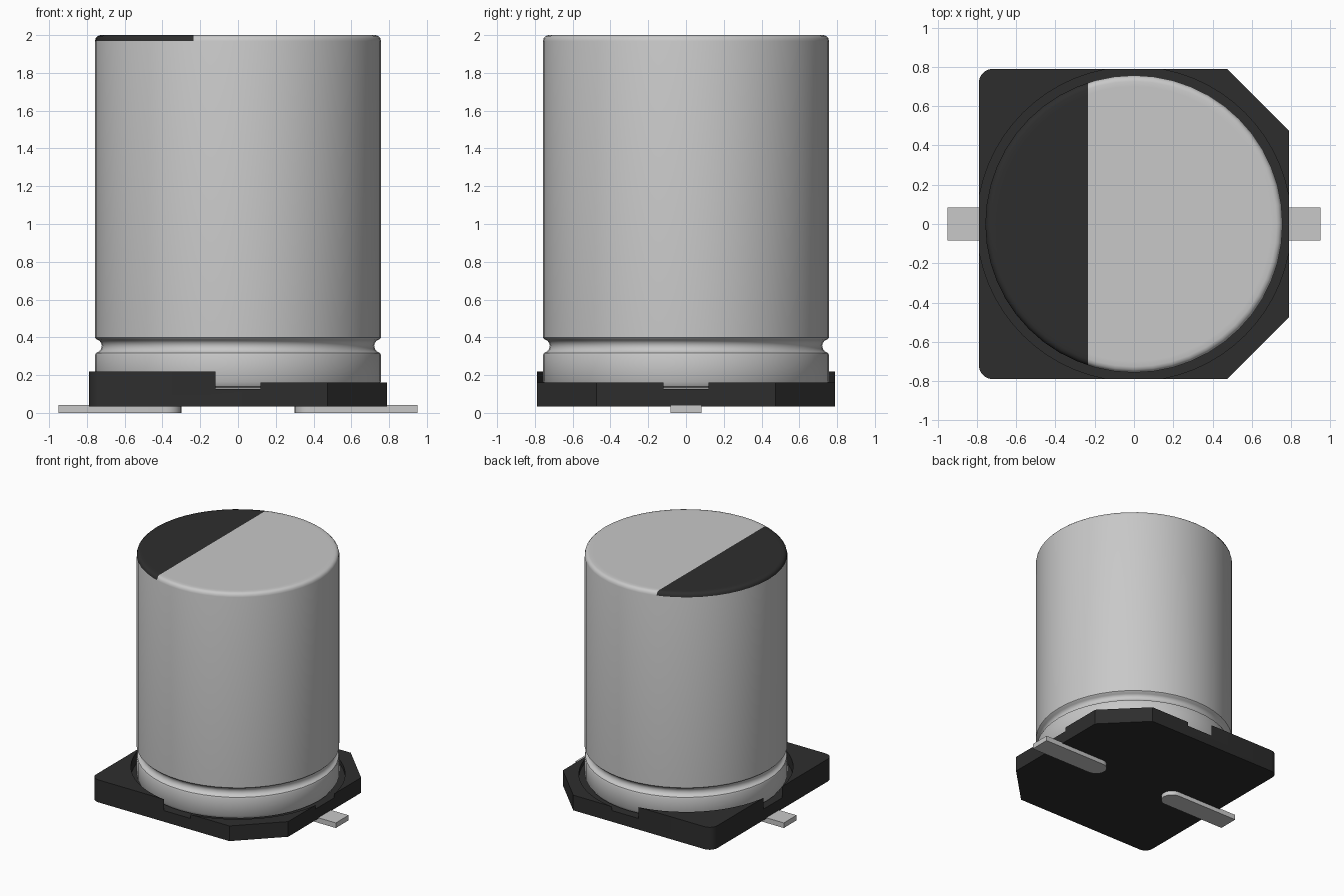
import bpy, bmesh, math
from math import cos, sin, pi, radians

if "Cube" in bpy.data.objects:
    bpy.data.objects.remove(bpy.data.objects["Cube"], do_unlink=True)


def material(name, rgb):
    m = bpy.data.materials.new(name)
    m.use_nodes = True
    m.diffuse_color = (*rgb, 1)
    m.node_tree.nodes["Principled BSDF"].inputs["Base Color"].default_value = (*rgb, 1)
    return m


silver = material("silver grey metal", (0.58, 0.58, 0.58))
black = material("black plastic", (0.027, 0.027, 0.027))


def add_object(name, bm, *mats):
    bmesh.ops.recalc_face_normals(bm, faces=bm.faces[:])
    mesh = bpy.data.meshes.new(name)
    bm.to_mesh(mesh)
    bm.free()
    obj = bpy.data.objects.new(name, mesh)
    bpy.context.collection.objects.link(obj)
    for m in mats:
        mesh.materials.append(m)
    return obj


def prism(name, outline, z0, z1, mat):
    """Extrude a flat outline from z0 up to z1."""
    bm = bmesh.new()
    face = bm.faces.new([bm.verts.new((x, y, z0)) for x, y in outline])
    top = bmesh.ops.extrude_face_region(bm, geom=[face])["geom"]
    bmesh.ops.translate(bm, vec=(0, 0, z1 - z0),
                        verts=[v for v in top if isinstance(v, bmesh.types.BMVert)])
    return add_object(name, bm, mat)


def arc(cx, cy, r, a0, a1, n):
    return [(cx + r * cos(radians(a0 + (a1 - a0) * i / n)),
             cy + r * sin(radians(a0 + (a1 - a0) * i / n))) for i in range(n + 1)]


def smooth(obj, angle):
    bpy.ops.object.select_all(action='DESELECT')
    obj.select_set(True)
    bpy.context.view_layer.objects.active = obj
    bpy.ops.object.shade_smooth_by_angle(angle=radians(angle))


def cut(obj, cutter):
    """Subtract the cutter from the object, then discard it."""
    cutter.hide_render = True
    mod = obj.modifiers.new("cut", 'BOOLEAN')
    mod.operation, mod.solver, mod.object = 'DIFFERENCE', 'EXACT', cutter
    bpy.ops.object.select_all(action='DESELECT')
    obj.select_set(True)
    bpy.context.view_layer.objects.active = obj
    bpy.ops.object.modifier_apply(modifier=mod.name)
    bpy.data.objects.remove(cutter, do_unlink=True)


# Base: two chamfered corners on the right, two rounded ones on the left
H, C, R = 0.79, 0.475, 0.07
outline = [(C, -H), (H, -C), (H, C), (C, H)]
outline += arc(-H + R, H - R, R, 90, 180, 5) + arc(-H + R, -H + R, R, 180, 270, 5)
base = prism("base", outline, 0.035, 0.22, black)
# Lower the +x half, then sink the round pocket, which breaks through all four sides
cut(base, prism("step_cutter", [(0, -1), (1, -1), (1, 1), (0, 1)], 0.16, 0.4, black))
cut(base, prism("pocket_cutter", arc(0, 0, 0.80, 0, 360 * 63 / 64, 63), 0.127, 0.4, black))
smooth(base, 25)

# Can: lathed profile with a crimped groove and a rounded top edge
profile = [(0, 0.13), (0.70, 0.13), (0.742, 0.14), (0.757, 0.165), (0.757, 0.305),
           (0.752, 0.317), (0.735, 0.325), (0.725, 0.338), (0.721, 0.355),
           (0.725, 0.371), (0.735, 0.383), (0.750, 0.390), (0.757, 0.398),
           (0.757, 1.968), (0.753, 1.984), (0.742, 1.996), (0.727, 2.0),
           (0.70, 2.0), (0, 2.0)]
bm = bmesh.new()
verts = [bm.verts.new((r, 0, z)) for r, z in profile]
edges = [bm.edges.new(pair) for pair in zip(verts, verts[1:])]
bmesh.ops.spin(bm, geom=verts + edges, cent=(0, 0, 0), axis=(0, 0, 1),
               angle=2 * pi, steps=48, use_duplicate=False)
bmesh.ops.remove_doubles(bm, verts=bm.verts[:], dist=1e-5)

# Polarity mark: split the top cap and its rim, then colour the -x segment
MARK_X = -0.235
cap = [f for f in bm.faces if all(v.co.z > 1.96 for v in f.verts)]
cap_geom = list({v for f in cap for v in f.verts}) + list({e for f in cap for e in f.edges}) + cap
bmesh.ops.bisect_plane(bm, geom=cap_geom, plane_co=(MARK_X, 0, 0), plane_no=(1, 0, 0), dist=1e-5)
for f in bm.faces:
    if f.calc_center_median().x < MARK_X and all(v.co.z > 1.96 for v in f.verts):
        f.material_index = 1
smooth(add_object("can", bm, silver, black), 35)

# Leads: flat strips with a rounded inner end
for side, name in ((1, "left_lead"), (-1, "right_lead")):
    strip = [(0.95, -0.083), (0.95, 0.083)] + arc(0.383, 0, 0.083, 90, 270, 12)
    lead = prism(name, [(side * x, y) for x, y in strip], 0, 0.042, silver)
    smooth(lead, 30)
